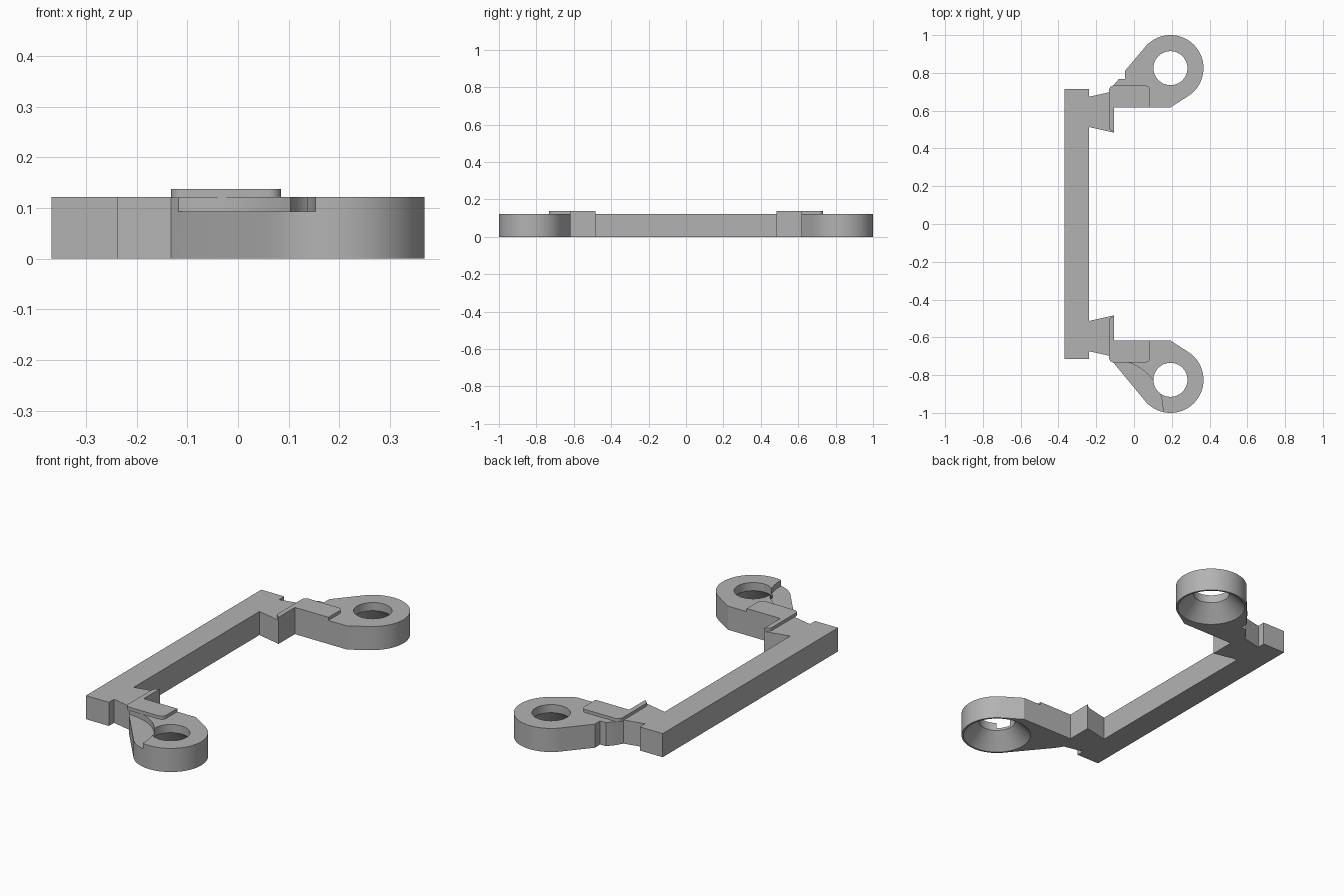
import bpy, bmesh, math

if "Cube" in bpy.data.objects:
    bpy.data.objects.remove(bpy.data.objects["Cube"])

H = 0.122          # body thickness
PAD_TOP = 0.138    # top of the raised pads
CX, CY, R = 0.193, 0.825, 0.175   # mounting ring

grey = bpy.data.materials.new("plain grey")
grey.diffuse_color = (0.45, 0.45, 0.45, 1)
grey.use_nodes = True
grey.node_tree.nodes["Principled BSDF"].inputs["Base Color"].default_value = grey.diffuse_color


def arc(cx, cy, r, a0, a1, n):
    return [(cx + r * math.cos(math.radians(a0 + (a1 - a0) * i / n)),
             cy + r * math.sin(math.radians(a0 + (a1 - a0) * i / n))) for i in range(n + 1)]


def finish(name, bm):
    bmesh.ops.recalc_face_normals(bm, faces=bm.faces)
    me = bpy.data.meshes.new(name)
    bm.to_mesh(me)
    bm.free()
    me.materials.append(grey)
    ob = bpy.data.objects.new(name, me)
    bpy.context.collection.objects.link(ob)
    return ob


def prism(name, pts, z0, z1, side=1):
    """Extrude an outline; side=-1 mirrors it across y."""
    bm = bmesh.new()
    face = bm.faces.new([bm.verts.new((x, y * side, z0)) for x, y in pts])
    top = bmesh.ops.extrude_face_region(bm, geom=[face])["geom"]
    bmesh.ops.translate(bm, vec=(0, 0, z1 - z0),
                        verts=[v for v in top if isinstance(v, bmesh.types.BMVert)])
    return finish(name, bm)


def lathe_cutter(profile, cx, cy, n=64):
    """Closed solid of revolution from (radius, z) rings."""
    bm = bmesh.new()
    rings = [[bm.verts.new((x, y, z)) for x, y in arc(cx, cy, r, 0, 360, n)[:-1]]
             for r, z in profile]
    for a, b in zip(rings, rings[1:]):
        for i in range(n):
            bm.faces.new((a[i], a[(i + 1) % n], b[(i + 1) % n], b[i]))
    bm.faces.new(rings[0][::-1])
    bm.faces.new(rings[-1])
    return finish("cutter", bm)


def cut(ob, cutter):
    mod = ob.modifiers.new("cut", 'BOOLEAN')
    mod.operation, mod.solver, mod.object = 'DIFFERENCE', 'EXACT', cutter
    cutter.hide_render = True
    bpy.context.view_layer.objects.active = ob
    bpy.ops.object.modifier_apply(modifier=mod.name)
    bpy.data.objects.remove(cutter, do_unlink=True)


# long connecting bar
prism("connecting_bar", [(-0.368, -0.716), (-0.237, -0.716), (-0.237, 0.716), (-0.368, 0.716)], 0, H)

inner = [(-0.237, 0.513), (-0.107, 0.484), (-0.107, 0.617), (CX, 0.617)]
ring = arc(CX, CY, R, -58, 143.5, 48)
stepped_edge = [(-0.047, 0.812), (-0.047, 0.768), (-0.08, 0.768)]
outer = [(-0.108, 0.735), (-0.132, 0.697), (-0.237, 0.674)]

# L-shaped raised pad with rounded corners
pad = ([(-0.107, 0.484), (-0.107, 0.617), (0.085, 0.617)]
       + arc(0.06, 0.708, 0.025, 0, 90, 8)
       + arc(-0.107, 0.708, 0.025, 90, 180, 8)
       + arc(-0.112, 0.515, 0.02, 180, 240, 5))

for side, label in ((1, "back"), (-1, "front")):
    steps = stepped_edge if side == 1 else []
    arm = prism(label + "_arm", inner + ring + steps + outer, 0, H, side)
    # hole with a wide countersink underneath
    cut(arm, lathe_cutter([(0.171, -0.01), (0.166, 0), (0.09, 0.08), (0.09, 0.2)], CX, CY * side))
    if side == -1:
        # curved clearance step on the front arm
        cut(arm, lathe_cutter([(0.265, 0.093), (0.265, 0.2)], -0.112, -0.985))
    raised = prism(label + "_raised_pad", pad, H - 0.002, PAD_TOP, side)
    for ob in (arm, raised):
        bpy.ops.object.select_all(action='DESELECT')
        ob.select_set(True)
        bpy.context.view_layer.objects.active = ob
        bpy.ops.object.shade_smooth_by_angle(angle=math.radians(25))
